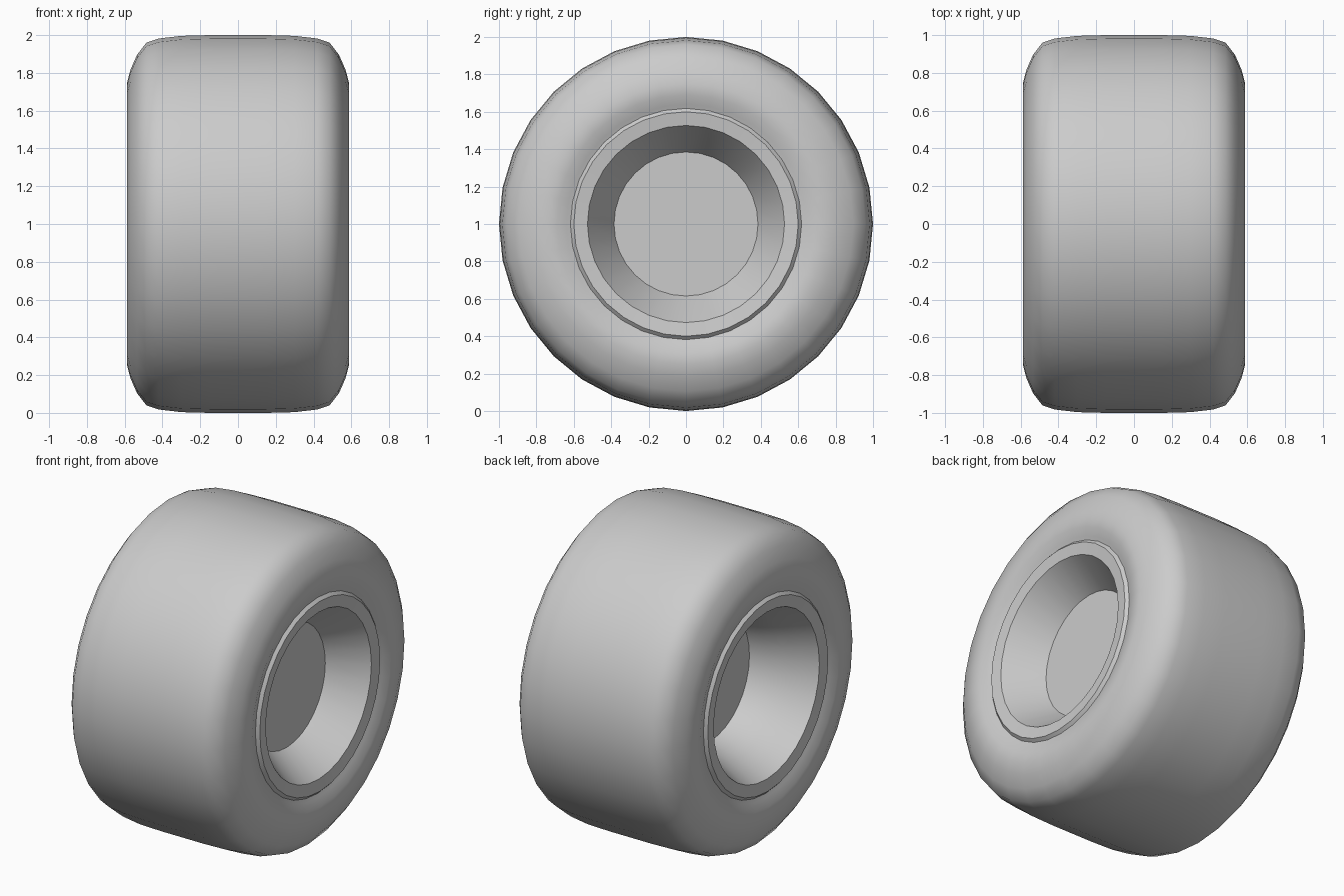
import bpy, bmesh, math

if "Cube" in bpy.data.objects:
    bpy.data.objects.remove(bpy.data.objects["Cube"])

SEGMENTS = 32
CENTRE_Z = 1.0


def lathe(name, profile, smooth_angle=35):
    """Revolve (x, radius) points around the wheel axle (x axis)."""
    bm = bmesh.new()
    rings = []
    for x, r in profile:
        if r == 0:
            rings.append([bm.verts.new((x, 0, CENTRE_Z))] * SEGMENTS)
            continue
        ring = []
        for i in range(SEGMENTS):
            a = 2 * math.pi * i / SEGMENTS
            ring.append(bm.verts.new((x, r * math.sin(a), CENTRE_Z + r * math.cos(a))))
        rings.append(ring)
    for a, b in zip(rings, rings[1:]):
        for i in range(SEGMENTS):
            j = (i + 1) % SEGMENTS
            corners = list(dict.fromkeys((a[i], a[j], b[j], b[i])))
            bm.faces.new(corners)
    bmesh.ops.recalc_face_normals(bm, faces=bm.faces)
    mesh = bpy.data.meshes.new(name)
    bm.to_mesh(mesh)
    bm.free()
    obj = bpy.data.objects.new(name, mesh)
    bpy.context.collection.objects.link(obj)
    bpy.ops.object.select_all(action='DESELECT')
    obj.select_set(True)
    bpy.context.view_layer.objects.active = obj
    bpy.ops.object.shade_smooth_by_angle(angle=math.radians(smooth_angle))
    return obj


# Tyre: flat tread, rounded shoulders, gently bulging sidewalls
half_tyre = [(0.548, 0.60), (0.562, 0.64), (0.582, 0.69), (0.587, 0.75),
             (0.570, 0.815), (0.535, 0.895), (0.485, 0.96),
             (0.42, 0.982), (0.30, 0.996), (0.15, 1.0)]
tyre = half_tyre + [(-x, r) for x, r in reversed(half_tyre)]
lathe("tyre", tyre + [tyre[0]], 50)

# Rim: chamfered lips, shallow cone on the right, deep dish on the left
lathe("rim", [
    (0.34, 0.0), (0.34, 0.385), (0.352, 0.392),
    (0.562, 0.527), (0.572, 0.60), (0.548, 0.625), (0.50, 0.625),
    (-0.50, 0.625), (-0.548, 0.625), (-0.572, 0.60), (-0.562, 0.527),
    (-0.47, 0.487), (-0.37, 0.445), (-0.27, 0.41), (-0.17, 0.39),
    (-0.17, 0.0)])
